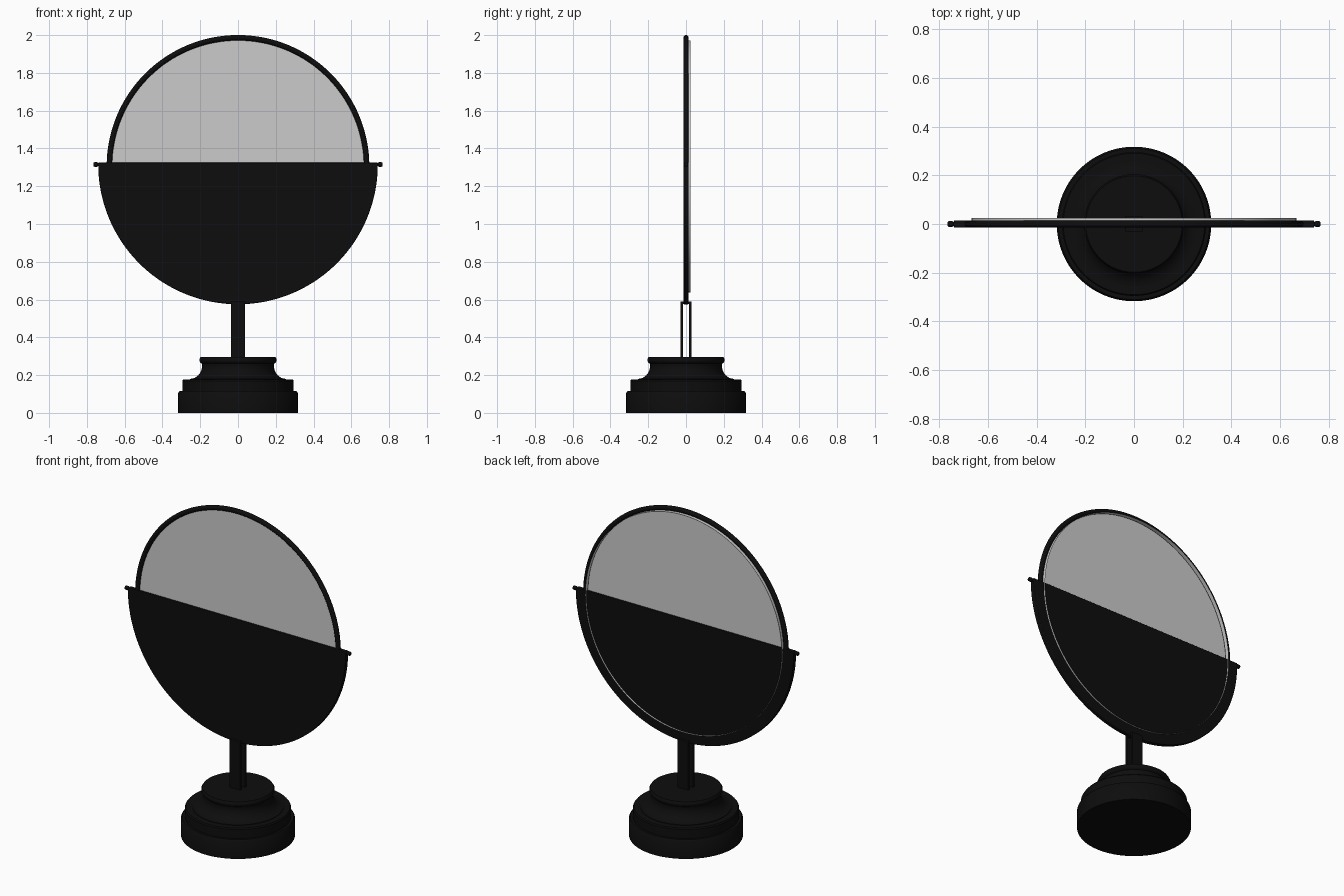
import bpy, bmesh
from math import sin, cos, pi, asin, radians

if "Cube" in bpy.data.objects:
    bpy.data.objects.remove(bpy.data.objects["Cube"])

black = bpy.data.materials.new("black")
black.diffuse_color = (0.004, 0.004, 0.004, 1)
black.use_nodes = True
black.node_tree.nodes["Principled BSDF"].inputs["Base Color"].default_value = black.diffuse_color
CZ = 1.305  # height of the mirror centre


def finish(ob, name, mat=black, angle=35):
    ob.name = name
    if mat:
        ob.data.materials.append(mat)
    bpy.ops.object.select_all(action='DESELECT')
    ob.select_set(True)
    bpy.context.view_layer.objects.active = ob
    bpy.ops.object.shade_smooth_by_angle(angle=radians(angle))
    return ob


def from_bmesh(bm, name, mat=black):
    bmesh.ops.recalc_face_normals(bm, faces=bm.faces)
    me = bpy.data.meshes.new(name)
    bm.to_mesh(me)
    bm.free()
    ob = bpy.data.objects.new(name, me)
    bpy.context.collection.objects.link(ob)
    return finish(ob, name, mat)


def prism(pts, y0, y1, name, mat=black, bevel=0.0):
    """Extrude an x-z outline from y0 to y1."""
    bm = bmesh.new()
    f = bm.faces.new([bm.verts.new((x, y0, z)) for x, z in pts])
    r = bmesh.ops.extrude_face_region(bm, geom=[f])
    bmesh.ops.translate(bm, vec=(0, y1 - y0, 0),
                        verts=[v for v in r["geom"] if isinstance(v, bmesh.types.BMVert)])
    ob = from_bmesh(bm, name, mat)
    if bevel:
        m = ob.modifiers.new("bevel", 'BEVEL')
        m.width, m.segments = bevel, 3
    return ob


def lathe(profile, name, seg=96):
    """Spin an (r, z) profile about z."""
    bm = bmesh.new()
    vs = [bm.verts.new((r, 0, z)) for r, z in profile]
    es = [bm.edges.new(p) for p in zip(vs, vs[1:])]
    bmesh.ops.spin(bm, geom=vs + es, cent=(0, 0, 0), axis=(0, 0, 1),
                   angle=2 * pi, steps=seg)
    bmesh.ops.remove_doubles(bm, verts=bm.verts, dist=1e-5)
    return from_bmesh(bm, name)


# Stepped round base with a cove and a rolled lip
cove = [(0.255 - 0.065 * sin(t * pi / 16), 0.25 - 0.07 * cos(t * pi / 16)) for t in range(9)]
lathe([(0, 0), (0.317, 0), (0.317, 0.105), (0.31, 0.115), (0.295, 0.115),
       (0.295, 0.17), (0.29, 0.177), (0.255, 0.177)] + cove +
      [(0.193, 0.262), (0.2, 0.267), (0.204, 0.275), (0.204, 0.285),
       (0.198, 0.295), (0, 0.295)], "base")

# Folded strap post: two upright plates joined by a thin cap
bm = bmesh.new()
outline = [(-0.03, 0.29), (-0.03, 0.59), (0.03, 0.59), (0.03, 0.29),
           (0.017, 0.29), (0.017, 0.577), (-0.017, 0.577), (-0.017, 0.29)]
f = bm.faces.new([bm.verts.new((-0.036, y, z)) for y, z in outline])
r = bmesh.ops.extrude_face_region(bm, geom=[f])
bmesh.ops.translate(bm, vec=(0.072, 0, 0),
                    verts=[v for v in r["geom"] if isinstance(v, bmesh.types.BMVert)])
from_bmesh(bm, "post")

# Half-round lower cradle plate
R, cz, top = 0.74, 1.315, 1.325
a0 = asin((top - cz) / R)
n = 72
arc = [a0 - (pi + 2 * a0) * i / n for i in range(n + 1)]
prism([(R * cos(a), cz + R * sin(a)) for a in arc], -0.014, 0.014, "cradle_plate", bevel=0.004)

# Round mirror frame
bpy.ops.mesh.primitive_torus_add(major_radius=0.681, minor_radius=0.0145, major_segments=128,
                                 minor_segments=12, location=(0, 0, CZ),
                                 rotation=(pi / 2, 0, 0))
finish(bpy.context.object, "mirror_frame", angle=60)

# Mirror: a shallow dish, open at the back
bm = bmesh.new()
bmesh.ops.create_circle(bm, cap_ends=True, radius=0.667, segments=128)
for v in bm.verts:
    v.co = (v.co.x, 0.0, CZ + v.co.y)
r = bmesh.ops.extrude_edge_only(bm, edges=bm.edges[:])
bmesh.ops.translate(bm, vec=(0, 0.025, 0),
                    verts=[v for v in r["geom"] if isinstance(v, bmesh.types.BMVert)])
from_bmesh(bm, "mirror_glass", None)

# Pivot pins with small knobs on each side
for s, side in ((-1, "left"), (1, "right")):
    for part, rad, x0, x1 in (("pin", 0.009, 0.68, 0.745), ("knob", 0.012, 0.741, 0.765)):
        bpy.ops.mesh.primitive_cylinder_add(vertices=20, radius=rad, depth=x1 - x0,
                                            location=(s * (x0 + x1) / 2, 0, 1.315),
                                            rotation=(0, pi / 2, 0))
        ob = finish(bpy.context.object, f"pivot_{part}_{side}")
        m = ob.modifiers.new("bevel", 'BEVEL')
        m.width, m.segments = 0.005, 2
